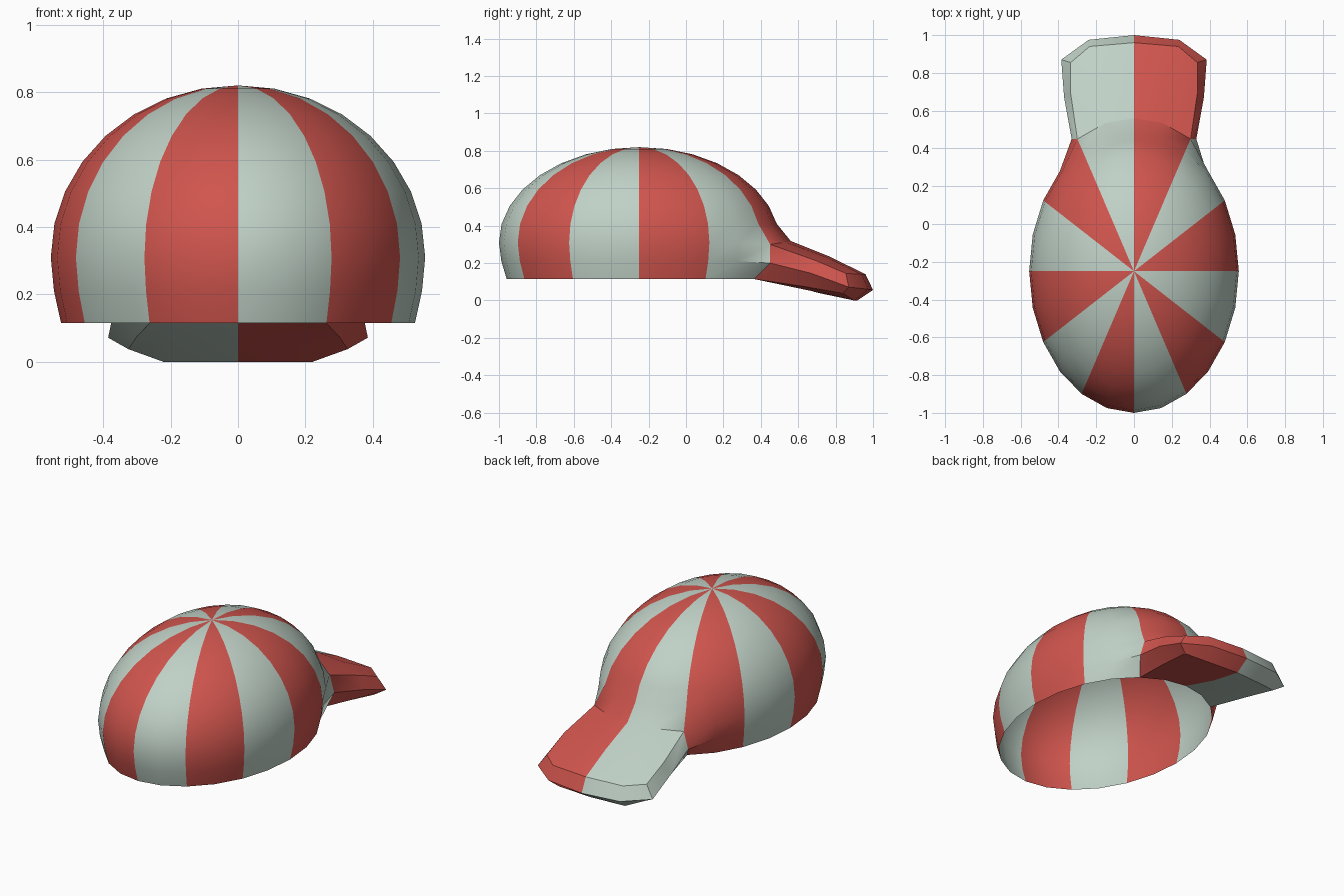
import bpy
import bmesh
import math

cube = bpy.data.objects.get("Cube")
if cube:
    bpy.data.objects.remove(cube, do_unlink=True)


def material(name, color):
    mat = bpy.data.materials.new(name)
    mat.use_nodes = True
    mat.diffuse_color = color
    bsdf = mat.node_tree.nodes["Principled BSDF"]
    bsdf.inputs["Base Color"].default_value = color
    bsdf.inputs["Roughness"].default_value = 0.8
    return mat


SEGMENTS, RINGS = 24, 10
CENTER_Y, CENTER_Z = -0.25, 0.31
RADIUS_X, RADIUS_Y, HEIGHT = 0.555, 0.75, 0.51
FIRST, LAST = 4, 8  # columns of the crown where the visor joins
RED, PALE = 0, 1

bm = bmesh.new()


def add_face(verts, mat_index):
    face = bm.faces.new(verts)
    face.material_index = mat_index


def mirrored_row(half):
    """Outer, middle and centre points, continued on the other side."""
    points = half + [(-x, y, z) for x, y, z in reversed(half[:-1])]
    return [bm.verts.new(p) for p in points]


def bridge(row_a, row_b):
    """Join two five-point rows, one colour on each side of the middle."""
    for k in range(len(row_a) - 1):
        add_face((row_a[k], row_a[k + 1], row_b[k + 1], row_b[k]),
                 RED if k < 2 else PALE)


# Crown: rings of an ellipsoid, slightly fuller below its widest line
rings = []
for j in range(RINGS):
    lat = math.radians(-22.5 + 11.25 * j)
    spread = {0: 0.945, 1: 0.983}.get(j, math.cos(lat))
    ring = []
    for i in range(SEGMENTS):
        a = 2 * math.pi * i / SEGMENTS
        ring.append(bm.verts.new((RADIUS_X * spread * math.cos(a),
                                  CENTER_Y + RADIUS_Y * spread * math.sin(a),
                                  CENTER_Z + HEIGHT * math.sin(lat))))
    rings.append(ring)
pole = bm.verts.new((0, CENTER_Y, CENTER_Z + HEIGHT))

# Pull the crown out where it flows into the visor
pulled = [(0.30, 0.45, 0.30), (0.15, 0.535, 0.312), (0, 0.56, 0.318)]
for k, (x, y, z) in enumerate(pulled):
    rings[2][LAST - k].co = (-x, y, z)
    rings[2][FIRST + k].co = (x, y, z)
rings[1][FIRST].co = (0.33, 0.45, 0.20)
rings[1][LAST].co = (-0.33, 0.45, 0.20)

# Crown faces, striped by column
for i in range(SEGMENTS):
    n = (i + 1) % SEGMENTS
    stripe = RED if (i // 2) % 2 == 0 else PALE
    for j in range(RINGS - 1):
        if j < 2 and FIRST <= i < LAST:
            continue
        add_face((rings[j][i], rings[j][n], rings[j + 1][n], rings[j + 1][i]), stripe)
    add_face((rings[-1][i], rings[-1][n], pole), stripe)

# Visor: top and underside rows from the crown to the front lip
top = [
    rings[2][FIRST:LAST + 1],
    mirrored_row([(0.335, 0.69, 0.215), (0.18, 0.75, 0.232), (0, 0.77, 0.234)]),
    mirrored_row([(0.335, 0.855, 0.145), (0.235, 0.94, 0.14), (0, 0.96, 0.14)]),
]
under = [
    rings[0][FIRST:LAST + 1],
    mirrored_row([(0.30, 0.63, 0.075), (0.18, 0.69, 0.047), (0, 0.71, 0.04)]),
    mirrored_row([(0.325, 0.84, 0.038), (0.22, 0.9, 0), (0, 0.915, 0)]),
]
lip = mirrored_row([(0.385, 0.87, 0.072), (0.24, 0.975, 0.06), (0, 1, 0.056)])
middle = [bm.verts.new((s * 0.37, 0.67, 0.145)) for s in (1, -1)]

for rows in (top, under):
    for a, b in zip(rows, rows[1:]):
        bridge(a, b)
bridge(top[-1], lip)
bridge(lip, under[-1])

# Visor sides
sides = [
    (0, [rings[1][FIRST], middle[0], lip[0]], RED),
    (-1, [rings[1][LAST], middle[1], lip[-1]], PALE),
]
for end, edge, color in sides:
    for s in range(2):
        for rows in (top, under):
            add_face((rows[s][end], rows[s + 1][end], edge[s + 1], edge[s]), color)

# Remove the unused points behind the visor
bmesh.ops.delete(bm, geom=[v for v in bm.verts if not v.link_faces], context='VERTS')
bmesh.ops.recalc_face_normals(bm, faces=bm.faces[:])

mesh = bpy.data.meshes.new("striped_cap")
bm.to_mesh(mesh)
bm.free()
mesh.materials.append(material("faded red", (0.63, 0.09, 0.075, 1)))
mesh.materials.append(material("pale grey green", (0.53, 0.64, 0.57, 1)))

cap = bpy.data.objects.new("striped_cap", mesh)
bpy.context.collection.objects.link(cap)
bpy.ops.object.select_all(action='DESELECT')
cap.select_set(True)
bpy.context.view_layer.objects.active = cap
bpy.ops.object.shade_smooth_by_angle(angle=math.radians(30))
